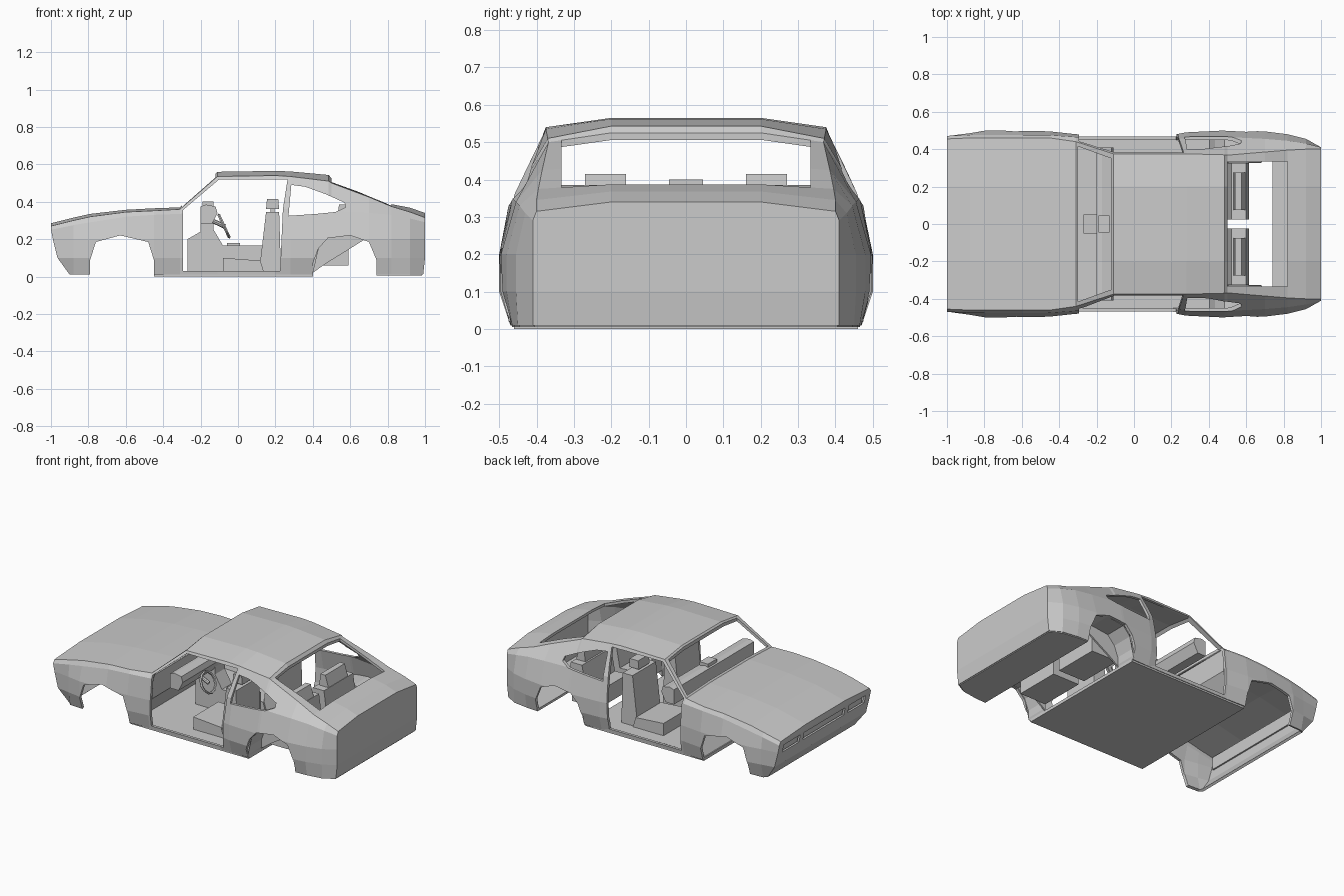
import bpy, bmesh, math

if "Cube" in bpy.data.objects:
    bpy.data.objects.remove(bpy.data.objects["Cube"])


def finish(name, bm):
    bmesh.ops.recalc_face_normals(bm, faces=bm.faces)
    me = bpy.data.meshes.new(name)
    bm.to_mesh(me)
    bm.free()
    ob = bpy.data.objects.new(name, me)
    bpy.context.collection.objects.link(ob)
    return ob


def prism(name, pts, lo, hi, axis='Y'):
    """Extrude a profile: XZ points along y, or XY points along z."""
    put = (lambda a, b, t: (a, t, b)) if axis == 'Y' else (lambda a, b, t: (a, b, t))
    bm = bmesh.new()
    r0 = [bm.verts.new(put(a, b, lo)) for a, b in pts]
    r1 = [bm.verts.new(put(a, b, hi)) for a, b in pts]
    bm.faces.new(r0)
    bm.faces.new(r1)
    for i in range(len(pts)):
        j = (i + 1) % len(pts)
        bm.faces.new((r0[i], r0[j], r1[j], r1[i]))
    return finish(name, bm)


def box(name, x0, x1, y0, y1, z0, z1):
    return prism(name, [(x0, z0), (x1, z0), (x1, z1), (x0, z1)], y0, y1)


def apply_mod(ob, mod):
    bpy.context.view_layer.objects.active = ob
    bpy.ops.object.modifier_apply(modifier=mod.name)


# Body shell: lofted sections
# x, sill y, widest y, belt y, belt z, top edge y, top edge z, centre z
rows = [
    (-1.0, .445, .47, .47, .25, .455, .27, .285),
    (-.88, .465, .485, .475, .275, .46, .30, .315),
    (-.79, .47, .50, .475, .29, .46, .32, .335),
    (-.60, .47, .50, .475, .32, .46, .345, .357),
    (-.45, .47, .495, .475, .33, .46, .352, .365),
    (-.31, .465, .48, .465, .335, .44, .36, .37),
    (-.11, .465, .475, .45, .36, .375, .535, .56),
    (.20, .465, .475, .45, .36, .375, .54, .565),
    (.28, .465, .49, .46, .36, .375, .535, .562),
    (.485, .47, .50, .465, .35, .37, .51, .543),
    (.50, .47, .50, .465, .35, .368, .50, .525),
    (.70, .47, .495, .455, .34, .385, .425, .44),
    (.82, .465, .48, .445, .33, .395, .375, .387),
    (.92, .45, .455, .43, .31, .40, .345, .368),
    (1.0, .41, .41, .41, .29, .40, .315, .34),
]
bm = bmesh.new()
rings = []
for k, (x, ys, yw, yb, zb, yr, zr, zc) in enumerate(rows):
    half = [(ys, .01), (yw, .1), (yw, .2), (yb, zb), (yr, zr), (.2, zc)]
    xs = [-.9, -.965, -.99] + [x] * 3 if k == 0 else [x] * 6
    if k == len(rows) - 1:
        xs[0] = .99
    left = [bm.verts.new((a, -y, z)) for a, (y, z) in zip(xs, half)]
    right = [bm.verts.new((a, y, z)) for a, (y, z) in zip(xs, half)]
    rings.append(left + right[::-1])
for a, b in zip(rings, rings[1:]):
    for i in range(11):
        bm.faces.new((a[i], a[i + 1], b[i + 1], b[i]))
for r in (rings[0], rings[-1]):
    for i in range(5):
        bm.faces.new((r[i], r[i + 1], r[10 - i], r[11 - i]))
body = finish("body_shell", bm)
m = body.modifiers.new("thickness", 'SOLIDIFY')
m.thickness, m.offset = .018, -1
apply_mod(body, m)

# Openings: doors, arches, quarter windows, windscreen, rear window, lights
cutters = [
    prism("door_cut", [(-.295, .03), (-.295, .355), (-.1, .52), (.265, .52),
                       (.24, .36), (.225, .03)], -.7, .7),
    prism("front_arch_cut", [(-.79, -.1), (-.79, .09), (-.76, .185), (-.63, .22),
                             (-.48, .185), (-.45, .09), (-.45, -.1)], -.7, .7),
    prism("rear_arch_cut", [(.4, -.1), (.4, .07), (.43, .15), (.48, .205), (.6, .22),
                            (.7, .185), (.74, .09), (.74, -.1)], -.7, .7),
    prism("quarter_window_cut", [(.27, .325), (.285, .49), (.36, .48), (.47, .44),
                                 (.57, .395), (.575, .37), (.52, .345), (.42, .335)], -.7, .7),
    prism("windscreen_cut", [(-.3, -.415), (-.12, -.35), (-.12, .35), (-.3, .415)],
          .25, .7, 'Z'),
    prism("rear_window_cut", [(.5, -.333), (.82, -.333), (.82, .333), (.5, .333)],
          .25, .7, 'Z'),
]
for y0, y1 in ((-.42, -.25), (-.21, .21), (.25, .42)):
    cutters.append(box("light_cut", -1.1, -.93, y0, y1, .185, .235))
for c in cutters:
    m = body.modifiers.new("cut", 'BOOLEAN')
    m.operation, m.solver, m.object = 'DIFFERENCE', 'EXACT', c
    apply_mod(body, m)
    bpy.data.objects.remove(c)

# Light backing, floor, boot floor, firewall
box("light_backing", -.965, -.955, -.43, .43, .17, .25)
box("floor", -.45, .4, -.46, .46, 0, .02)
prism("boot_floor", [(.74, -.465), (.82, -.46), (.92, -.445), (.985, -.405),
                     (.985, .405), (.92, .445), (.82, .46), (.74, .465)], .005, .02, 'Z')
prism("firewall", [(-.45, .01), (-.31, .2), (-.31, .345), (-.3, .345), (-.3, .2),
                   (-.44, .01)], -.45, .45)

# Rear inner wheel arches
arch = [(.4, .02), (.4, .07), (.43, .15), (.48, .205), (.6, .22), (.68, .2)]
strip = arch + [(x + .004, z + .012) for x, z in arch[::-1]]
for s in (-1, 1):
    prism("rear_wheel_tub", strip, s * .33, s * .475)
    prism("rear_tub_wall", arch + [(.6, .15), (.47, .07)], s * .325, s * .335)

# Console, dashboard, mirror pod
prism("centre_console", [(-.27, .02), (-.27, .2), (-.2, .24), (-.2, .3), (-.13, .3),
                         (-.13, .25), (-.08, .165), (.13, .165), (.13, .02)], -.05, .05)
prism("dashboard", [(-.2, .28), (-.2, .375), (-.17, .385), (-.12, .375), (-.11, .34),
                    (-.14, .28)], -.41, .41)
box("instrument_pod", -.19, -.13, -.045, .045, .37, .40)
box("gear_selector", -.06, .01, -.025, .025, .16, .18)

# Steering wheel and column
bpy.ops.mesh.primitive_torus_add(major_segments=12, minor_segments=5, major_radius=.065,
                                 minor_radius=.008, location=(-.075, -.2, .27),
                                 rotation=(0, math.radians(65), 0))
bpy.context.object.name = "steering_wheel"
bpy.ops.mesh.primitive_cylinder_add(vertices=8, radius=.012, depth=.09,
                                    location=(-.11, -.2, .286),
                                    rotation=(0, math.radians(115), 0))
bpy.context.object.name = "steering_column"

# Seats
for s in (-1, 1):
    y = s * .215
    prism("front_seat_cushion", [(-.08, .02), (-.08, .1), (.12, .085), (.14, .02)],
          y - .13, y + .13)
    prism("front_seat_back", [(.115, .02), (.12, .09), (.15, .345), (.22, .345), (.23, .02)],
          y - .12, y + .12)
    prism("front_headrest", [(.15, .36), (.155, .415), (.215, .415), (.22, .36)],
          y - .055, y + .055)
    box("front_headrest_post", .175, .195, y - .03, y + .03, .34, .37)
    y = s * .175
    prism("rear_seat_cushion", [(.4, .06), (.4, .17), (.59, .16), (.59, .06)],
          y - .15, y + .15)
    prism("rear_seat_back", [(.49, .15), (.52, .31), (.6, .31), (.615, .2), (.59, .15)],
          y - .15, y + .15)
    prism("rear_headrest", [(.53, .3), (.54, .385), (.575, .385), (.6, .3)],
          y - .1, y + .1)
